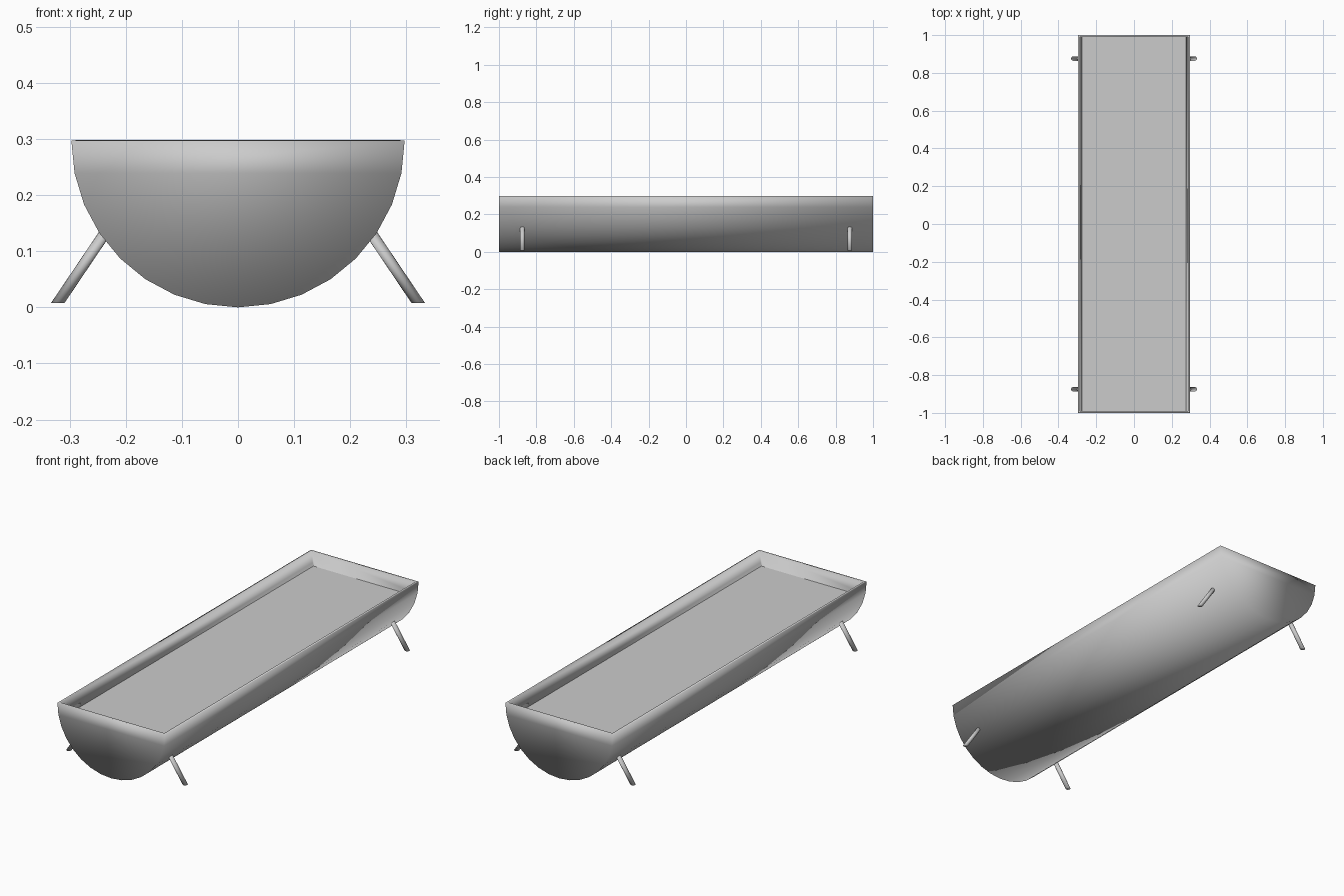
import bpy, bmesh, math
from mathutils import Vector

cube = bpy.data.objects.get("Cube")
if cube:
    bpy.data.objects.remove(cube, do_unlink=True)

R = 0.297        # trough radius and rim height
WALL = 0.01
SIDES = 16       # segments around the half circle
FILL_Z = 0.225


def make_material(name, value):
    mat = bpy.data.materials.new(name)
    mat.use_nodes = True
    color = (value, value, value, 1)
    mat.diffuse_color = color
    mat.node_tree.nodes["Principled BSDF"].inputs["Base Color"].default_value = color
    return mat


def make_object(name, bm, mat, smooth=True):
    bmesh.ops.recalc_face_normals(bm, faces=bm.faces)
    for face in bm.faces:
        face.smooth = smooth
    mesh = bpy.data.meshes.new(name)
    bm.to_mesh(mesh)
    bm.free()
    mesh.materials.append(mat)
    obj = bpy.data.objects.new(name, mesh)
    bpy.context.collection.objects.link(obj)
    return obj


grey = make_material("grey metal", 0.6)

# Half-round trough, open at the top, smooth over the flat ends
bm = bmesh.new()
angles = [math.pi + math.pi * i / SIDES for i in range(SIDES + 1)]
rings = [[bm.verts.new((R * math.cos(a), y, R + R * math.sin(a))) for a in angles]
         for y in (-1, 1)]
front, back = rings
for i in range(SIDES):
    bm.faces.new((front[i], front[i + 1], back[i + 1], back[i]))
bm.faces.new(front)
bm.faces.new(back[::-1])
bmesh.ops.recalc_face_normals(bm, faces=bm.faces)
# An open shell: make sure the normals point outwards
bm.faces.ensure_lookup_table()
trough = make_object("trough", bm, grey)
if trough.data.polygons[SIDES // 2].normal.z > 0:
    trough.data.flip_normals()
shell = trough.modifiers.new("wall", "SOLIDIFY")
shell.thickness = WALL
shell.offset = -1
shell.use_even_offset = True

# Flat fill surface inside the trough
bm = bmesh.new()
half = math.sqrt((R - WALL / 2) ** 2 - (R - FILL_Z) ** 2)
end = 1 - WALL / 2
bm.faces.new([bm.verts.new((sx * half, sy * end, FILL_Z))
              for sx, sy in ((-1, -1), (1, -1), (1, 1), (-1, 1))])
fill = make_object("fill_surface", bm, grey, smooth=False)

# Four splayed round legs, cut level at the foot
foot, top = Vector((0.321, 0, 0.008)), Vector((0.232, 0, 0.14))
for end_name, y in (("front", -0.875), ("back", 0.876)):
    for side_name, side in (("left", 1), ("right", -1)):
        bm = bmesh.new()
        bmesh.ops.create_cone(bm, cap_ends=True, segments=16,
                              radius1=0.012, radius2=0.012, depth=1)
        for v in bm.verts:
            centre = foot if v.co.z < 0 else top
            v.co = Vector((side * (centre.x + v.co.x), y + v.co.y, centre.z))
        make_object(f"{end_name}_{side_name}_leg", bm, grey)
